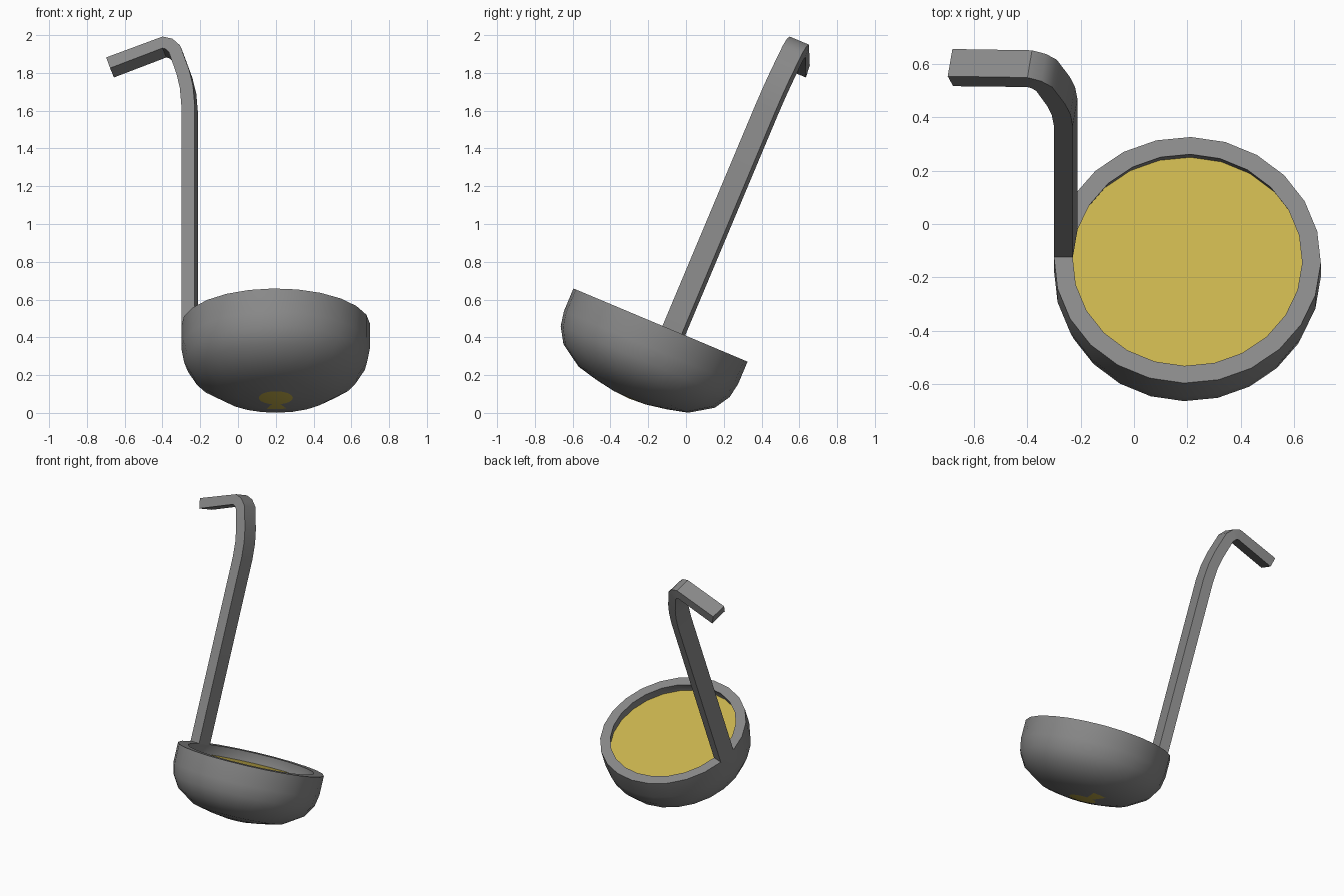
import bpy, bmesh
from math import sin, cos, pi, radians
from mathutils import Matrix, Vector

cube = bpy.data.objects.get("Cube")
if cube:
    bpy.data.objects.remove(cube)

SIDES = 24
PHASE = radians(-1.5)
# Whole ladle leans back: local origin is the rim centre
LEAN = Matrix.Translation((0.2, -0.135, 0.465)) @ Matrix.Rotation(radians(-22.8), 4, 'X')


def material(name, color):
    m = bpy.data.materials.new(name)
    m.use_nodes = True
    m.diffuse_color = (*color, 1)
    m.node_tree.nodes["Principled BSDF"].inputs["Base Color"].default_value = (*color, 1)
    return m


iron = material("iron grey", (0.25, 0.25, 0.25))
broth = material("golden broth", (0.58, 0.45, 0.075))


def finish(name, bm, mats, matrix):
    bmesh.ops.recalc_face_normals(bm, faces=bm.faces)
    mesh = bpy.data.meshes.new(name)
    bm.to_mesh(mesh)
    bm.free()
    for m in mats:
        mesh.materials.append(m)
    obj = bpy.data.objects.new(name, mesh)
    bpy.context.collection.objects.link(obj)
    obj.matrix_world = matrix
    bpy.ops.object.select_all(action='DESELECT')
    obj.select_set(True)
    bpy.context.view_layer.objects.active = obj
    bpy.ops.object.shade_smooth_by_angle(angle=radians(35))
    return obj


def ring(bm, r, z):
    angles = [PHASE + 2 * pi * i / SIDES for i in range(SIDES)]
    return [bm.verts.new((r * cos(a), r * sin(a), z)) for a in angles]


def bridge(bm, a, b):
    n = len(a)
    for i in range(n):
        j = (i + 1) % n
        bm.faces.new((a[i], a[j], b[j], b[i]))


# Bowl: lathed shell with outer wall, flat rim and inner wall
profile = [(0.09, -0.418), (0.2, -0.399), (0.315, -0.371), (0.435, -0.292),
           (0.485, -0.21), (0.5, -0.13), (0.5, 0), (0.43, 0), (0.447, -0.07),
           (0.43, -0.13), (0.37, -0.24), (0.27, -0.32), (0.09, -0.36)]
bm = bmesh.new()
rings = [ring(bm, r, z) for r, z in profile]
for a, b in zip(rings, rings[1:]):
    bridge(bm, a, b)
for end, z in ((rings[0], -0.423), (rings[-1], -0.365)):
    pole = bm.verts.new((0, 0, z))
    for i in range(SIDES):
        bm.faces.new((end[i], end[(i + 1) % SIDES], pole))
# Small broth stain under the bowl
for f in bm.faces:
    c = f.calc_center_median()
    r = c.xy.length
    if c.z < -0.38 and (r < 0.09 or (r < 0.2 and c.y > 0 and abs(c.x) < 0.035)):
        f.material_index = 1
finish("bowl", bm, [iron, broth], LEAN)

# Broth: flat disc a little below the rim
bm = bmesh.new()
bm.faces.new(ring(bm, 0.447, -0.07))
finish("broth_surface", bm, [broth], LEAN)

# Handle: one rim segment swept up and hooked outwards, u = outward, z = up
path = [Vector(p) for p in ((0.426, -0.005), (0.426, 1.27), (0.435, 1.38), (0.455, 1.47),
                            (0.504, 1.616), (0.545, 1.657), (0.598, 1.673), (0.9, 1.573))]
THICK = 0.07
bm = bmesh.new()
sections = []
for i, p in enumerate(path):
    before = (p - path[i - 1]).normalized() if i else Vector((0, 1))
    after = (path[i + 1] - p).normalized() if i + 1 < len(path) else before
    t = (before + after).normalized()
    q = p + Vector((t.y, -t.x)) * THICK
    sections.append([bm.verts.new((v.x, w, v.y)) for v, w in
                     ((p, -0.056), (q, -0.065), (q, 0.065), (p, 0.056))])
for a, b in zip(sections, sections[1:]):
    bridge(bm, a, b)
bm.faces.new(sections[0])
bm.faces.new(sections[-1])
finish("handle", bm, [iron], LEAN @ Matrix.Rotation(radians(171), 4, 'Z'))
